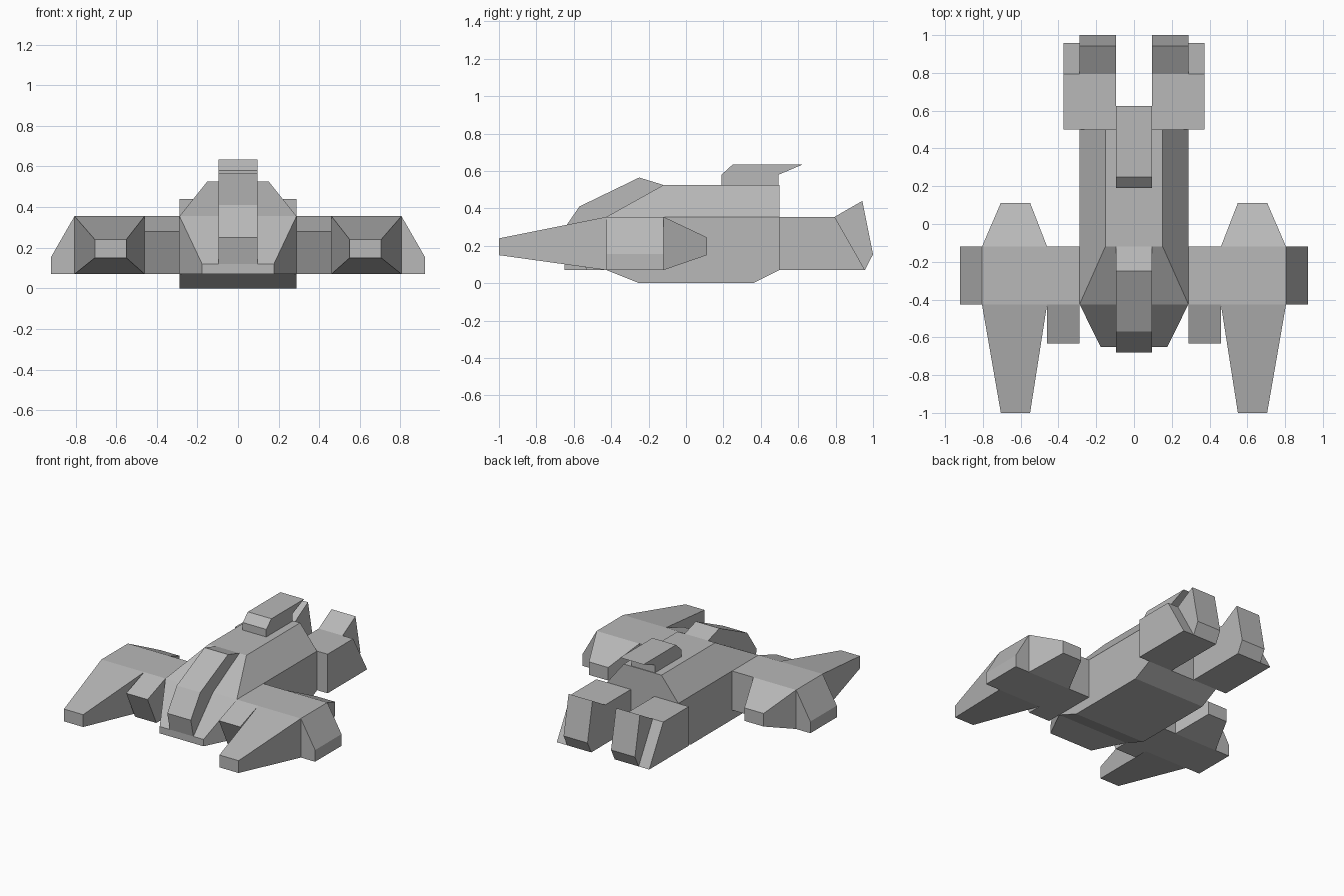
import bpy, bmesh

if "Cube" in bpy.data.objects:
    bpy.data.objects.remove(bpy.data.objects["Cube"])

# Dark grey hull paint
grey = bpy.data.materials.new("dark_grey")
grey.diffuse_color = (0.48, 0.48, 0.48, 1)
grey.use_nodes = True
grey.node_tree.nodes["Principled BSDF"].inputs["Base Color"].default_value = grey.diffuse_color


def loft(name, rings, mirror=False):
    """Skin a list of equal-sized closed rings, capped at both ends."""
    bm = bmesh.new()
    loops = [[bm.verts.new(p) for p in ring] for ring in rings]
    n = len(loops[0])
    for a, b in zip(loops, loops[1:]):
        for i in range(n):
            j = (i + 1) % n
            bm.faces.new((a[i], a[j], b[j], b[i]))
    bm.faces.new(loops[0])
    bm.faces.new(loops[-1])
    bmesh.ops.recalc_face_normals(bm, faces=bm.faces)
    mesh = bpy.data.meshes.new(name)
    bm.to_mesh(mesh)
    bm.free()
    mesh.materials.append(grey)
    obj = bpy.data.objects.new(name, mesh)
    bpy.context.collection.objects.link(obj)
    if mirror:
        mod = obj.modifiers.new("Mirror", 'MIRROR')
        mod.use_mirror_merge = False
    return obj


def rect(y, x0, x1, z0, z1):
    """Upright rectangle facing along y."""
    return [(x0, y, z0), (x1, y, z0), (x1, y, z1), (x0, y, z1)]


def flat(z, x, y0, y1):
    """Level rectangle, symmetric in x."""
    return [(-x, y0, z), (x, y0, z), (x, y1, z), (-x, y1, z)]


def slab(name, profile, x0, x1, mirror=False):
    """Extrude a (y, z) side profile along x."""
    return loft(name, [[(x, y, z) for y, z in profile] for x in (x0, x1)], mirror)


# Hull: tapered nose and box body, sloped upper deck, shallow keel
loft("hull", [rect(-0.65, -0.177, 0.177, 0.07, 0.12),
              rect(-0.425, -0.288, 0.288, 0.07, 0.355),
              rect(0.5, -0.288, 0.288, 0.07, 0.355)])
loft("upper_deck", [flat(0.355, 0.288, -0.425, 0.5),
                    flat(0.525, 0.152, -0.12, 0.5)])
slab("keel", [(-0.425, 0.07), (-0.25, 0), (0.36, 0), (0.5, 0.07)], -0.288, 0.288)

# Canopy spine over the nose, and the dorsal fin
slab("canopy", [(-0.12, 0.525), (-0.25, 0.565), (-0.57, 0.41), (-0.68, 0.25),
                (-0.65, 0.12), (-0.42, 0.12), (-0.12, 0.35)], -0.095, 0.095)
slab("dorsal_fin", [(0.19, 0.52), (0.19, 0.58), (0.25, 0.635), (0.625, 0.635),
                    (0.495, 0.58), (0.495, 0.52)], -0.095, 0.095)

# Rear engines and their raised exhausts
slab("engine", [(0.5, 0.07), (0.5, 0.355), (0.795, 0.355), (0.957, 0.07)],
     0.095, 0.373, True)
slab("exhaust", [(0.795, 0.355), (0.943, 0.44), (1.0, 0.155), (0.957, 0.07)],
     0.095, 0.288, True)

# Wing roots with forward intakes
slab("wing_root", [(-0.425, 0.07), (-0.425, 0.355), (-0.12, 0.355), (-0.12, 0.07)],
     0.288, 0.46, True)
slab("intake", [(-0.425, 0.355), (-0.632, 0.28), (-0.53, 0.07), (-0.425, 0.07)],
     0.288, 0.46, True)

# Wing pods pointed fore and aft, with outer winglets
loft("wing_pod", [rect(-1.0, 0.55, 0.705, 0.15, 0.24),
                  rect(-0.425, 0.46, 0.805, 0.07, 0.355),
                  rect(-0.12, 0.46, 0.805, 0.07, 0.355),
                  rect(0.112, 0.55, 0.705, 0.15, 0.245)], True)
loft("winglet", [[(0.805, y, 0.07), (0.92, y, 0.07), (0.92, y, 0.155), (0.805, y, 0.355)]
                 for y in (-0.425, -0.12)], True)
